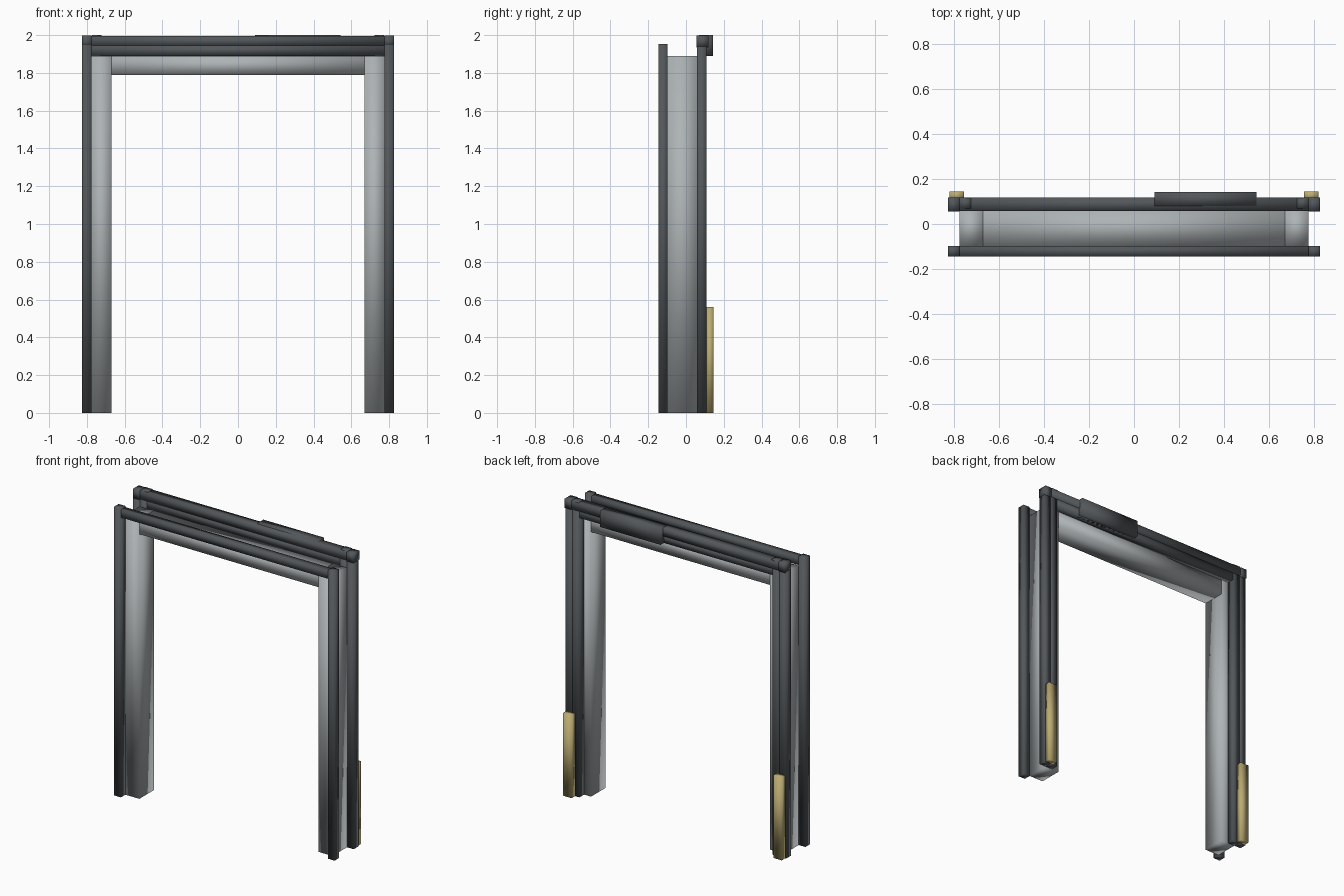
import bpy
import bmesh
from mathutils import Vector

cube = bpy.data.objects.get("Cube")
if cube:
    bpy.data.objects.remove(cube, do_unlink=True)


def material(name, color):
    mat = bpy.data.materials.new(name)
    mat.use_nodes = True
    mat.diffuse_color = (*color, 1)
    mat.node_tree.nodes["Principled BSDF"].inputs["Base Color"].default_value = (*color, 1)
    return mat


DARK = material("dark steel", (0.085, 0.095, 0.102))
LIGHT = material("light grey panel", (0.42, 0.45, 0.46))
GOLD = material("dull gold", (0.50, 0.41, 0.17))


def box(name, x, y, z, mat):
    """Softly shaded box given its (min, max) range on each axis."""
    low, high = (Vector(c) for c in zip(x, y, z))
    bm = bmesh.new()
    bmesh.ops.create_cube(bm, size=1)
    for v in bm.verts:
        v.co = (low + high) / 2 + v.co * (high - low)
    for f in bm.faces:
        f.smooth = True
    mesh = bpy.data.meshes.new(name)
    bm.to_mesh(mesh)
    bm.free()
    mesh.materials.append(mat)
    obj = bpy.data.objects.new(name, mesh)
    bpy.context.collection.objects.link(obj)
    return obj


def pair(name, x, y, z, mat):
    """Box on the left (+x) and its mirror on the right."""
    box("left_" + name, x, y, z, mat)
    box("right_" + name, (-x[1], -x[0]), y, z, mat)


FRONT = (-0.145, -0.097)
BACK = (0.058, 0.108)
INNER, OUTER, EDGE = 0.67, 0.775, 0.825

# Wide light frame between the front and back rails
pair("panel_leg", (INNER, OUTER), (FRONT[1], BACK[0]), (0, 1.89), LIGHT)
box("panel_lintel", (-INNER, INNER), (FRONT[1], BACK[0]), (1.79, 1.89), LIGHT)

# Front rails
pair("front_post", (OUTER, EDGE), FRONT, (0, 1.953), DARK)
box("front_beam", (-OUTER, OUTER), FRONT, (1.893, 1.945), DARK)

# Back rails: doubled posts and doubled beams
pair("back_outer_post", (OUTER, EDGE), BACK, (0, 1.94), DARK)
pair("back_inner_post", (0.722, OUTER), BACK, (0, 1.94), DARK)
box("back_lower_beam", (-0.722, 0.722), BACK, (1.89, 1.94), DARK)
box("back_upper_beam", (-OUTER, OUTER), (BACK[0], 0.118), (1.94, 1.995), DARK)
pair("beam_end_block", (OUTER, EDGE), (0.055, 0.118), (1.935, 1.997), DARK)
pair("post_cap", (0.722, 0.772), (0.068, 0.116), (1.94, 2.0), DARK)

# Control housing on the back of the top beam
box("control_housing", (0.09, 0.543), (0.08, 0.143), (1.89, 2.0), DARK)

# Gold sensor strips low on the back posts
pair("sensor_strip", (0.755, 0.818), (BACK[1], 0.145), (0, 0.56), GOLD)
